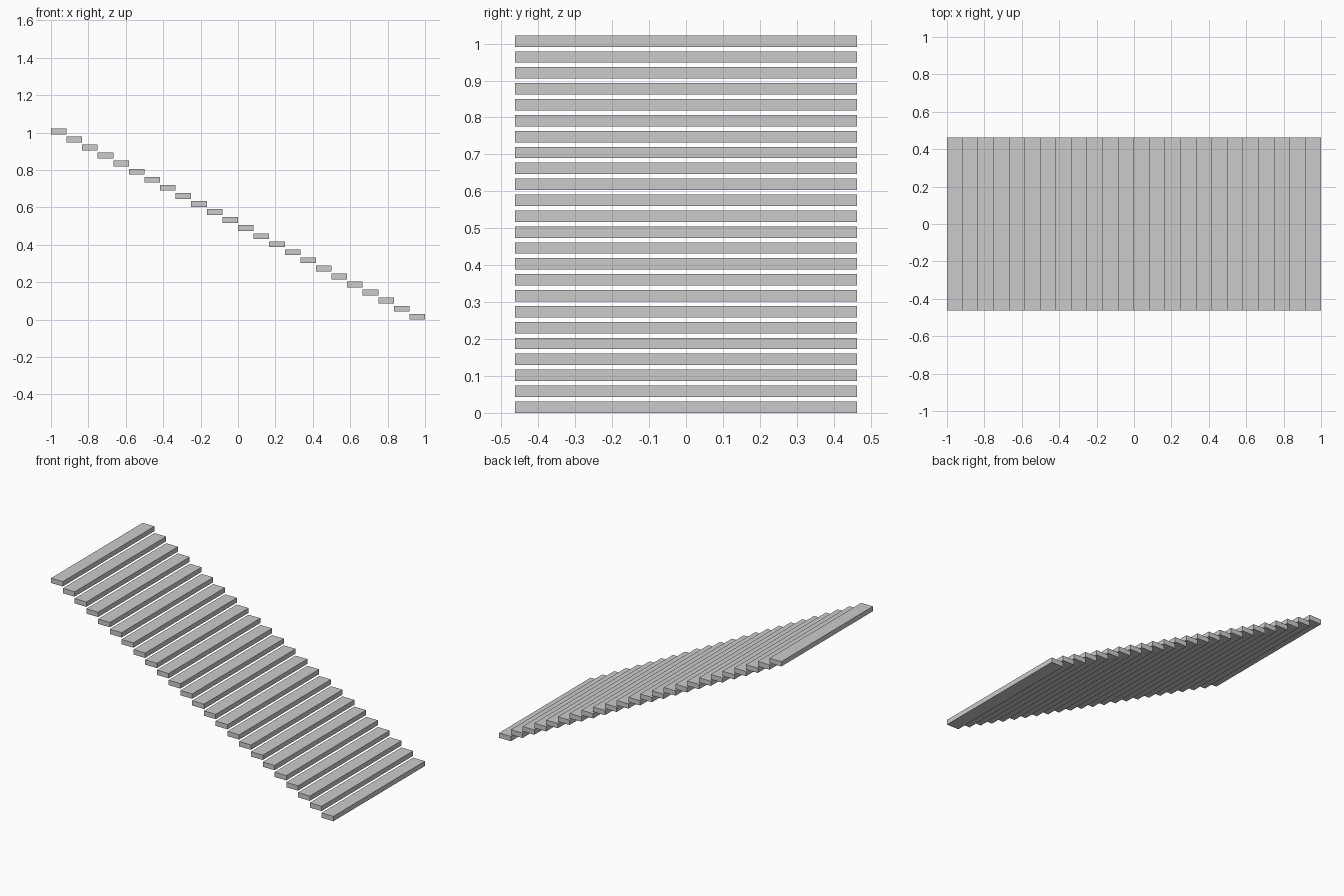
import bpy

if "Cube" in bpy.data.objects:
    bpy.data.objects.remove(bpy.data.objects["Cube"])

STEPS = 24
RUN = 2.0 / STEPS      # tread depth along x
RISE = 0.0431          # height between treads
THICK = 0.031
WIDTH = 0.927


def add_tread(index):
    # One flat slab; treads descend towards +x, edge to edge in plan
    x = -1 + RUN * (index + 0.5)
    z = RISE * (STEPS - 1 - index) + THICK / 2
    bpy.ops.mesh.primitive_cube_add(size=1, location=(x, 0, z))
    tread = bpy.context.object
    tread.name = f"stair_tread_{index + 1:02d}"
    tread.scale = (RUN, WIDTH, THICK)
    bpy.ops.object.transform_apply(location=False, rotation=False, scale=True)


# Floating staircase
for i in range(STEPS):
    add_tread(i)
